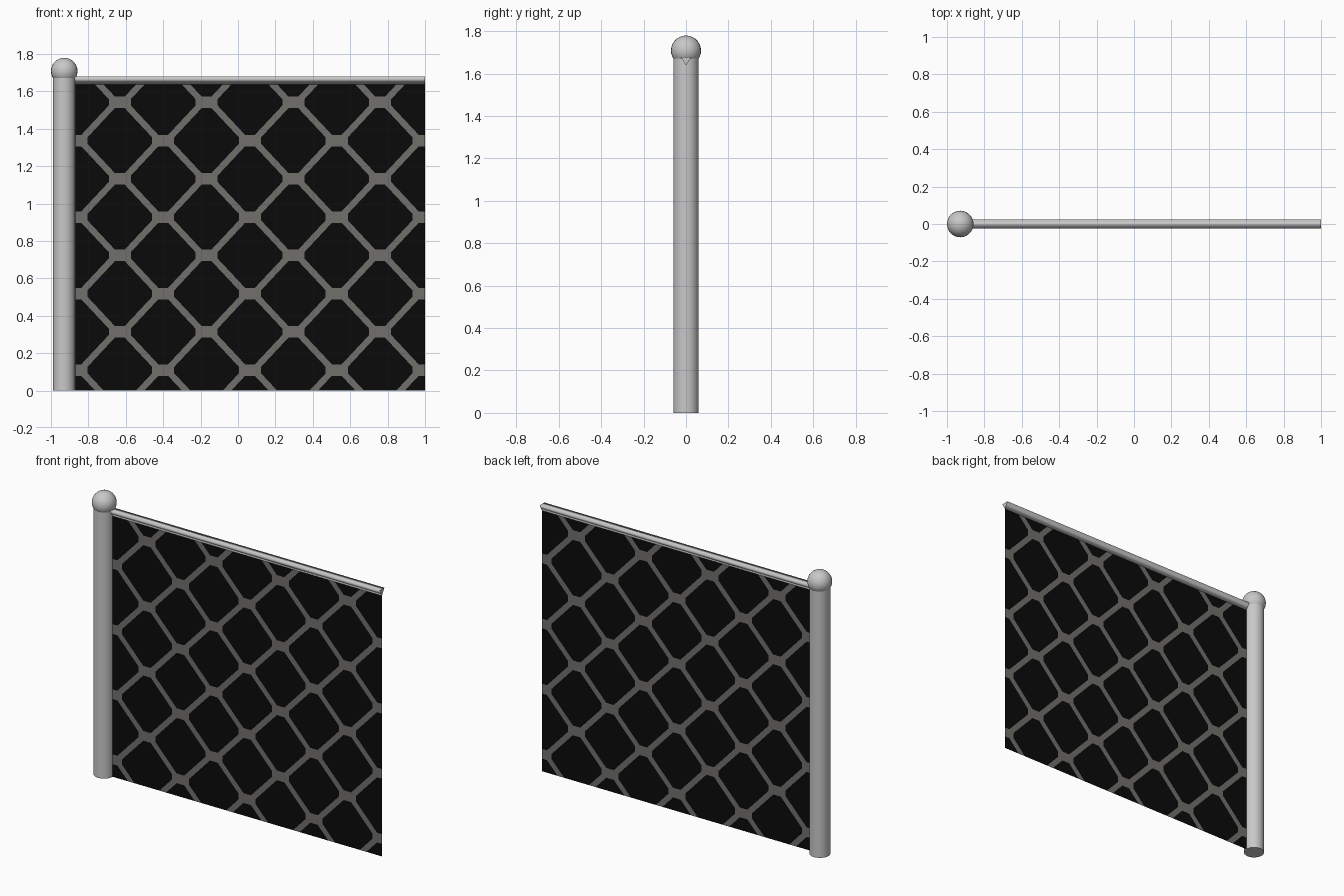
import bpy, bmesh, math
from mathutils import Vector

if "Cube" in bpy.data.objects:
    bpy.data.objects.remove(bpy.data.objects["Cube"])


def material(name, rgb):
    m = bpy.data.materials.new(name)
    m.diffuse_color = (*rgb, 1.0)
    m.use_nodes = True
    m.node_tree.nodes["Principled BSDF"].inputs["Base Color"].default_value = m.diffuse_color
    return m


metal = material("light grey metal", (0.58, 0.58, 0.58))
wire = material("dark grey wire", (0.165, 0.163, 0.15))
black = material("black mesh", (0.003, 0.003, 0.003))


def add_object(name, bm, mats):
    me = bpy.data.meshes.new(name)
    bm.to_mesh(me)
    bm.free()
    for m in mats:
        me.materials.append(m)
    ob = bpy.data.objects.new(name, me)
    bpy.context.collection.objects.link(ob)
    return ob


def smooth_sides(bm):
    # Smooth every face except end caps, whose edges stay sharp
    for f in bm.faces:
        f.smooth = True


POST_X = -0.93

# Post
bpy.ops.mesh.primitive_cylinder_add(vertices=24, radius=0.06, depth=1.68,
                                    location=(POST_X, 0, 0.84))
post = bpy.context.object
post.name = "post"
post.data.materials.append(metal)
bpy.ops.object.shade_smooth_by_angle(angle=math.radians(40))

# Ball cap on the post
bpy.ops.mesh.primitive_uv_sphere_add(segments=24, ring_count=14, radius=0.071,
                                     location=(POST_X + 0.001, 0, 1.708))
ball = bpy.context.object
ball.name = "post_ball"
ball.data.materials.append(metal)
bpy.ops.object.shade_smooth()

# Top rail: triangular bar with its point down
bm = bmesh.new()
profile = [(-0.024, 1.678), (0.0, 1.637), (0.024, 1.678)]
a = [bm.verts.new((POST_X, y, z)) for y, z in profile]
b = [bm.verts.new((1.0, y, z)) for y, z in profile]
for i in range(3):
    j = (i + 1) % 3
    bm.faces.new((a[i], a[j], b[j], b[i])).smooth = True
caps = [bm.faces.new(a), bm.faces.new(b)]
bmesh.ops.recalc_face_normals(bm, faces=bm.faces[:])
for f in caps:
    for e in f.edges:
        e.smooth = False
add_object("top_rail", bm, [metal])

# Mesh panel: rhombus tiles, each a black cell inside a grey wire border
STEP_X, STEP_Z = 0.232, 0.2045
NODE_X, NODE_Z = -0.632, 1.541
cell = [(0.173, -0.017), (0.173, 0.017), (0.026, 0.174), (-0.026, 0.174),
        (-0.173, 0.017), (-0.173, -0.017), (-0.026, -0.174), (0.026, -0.174)]
corners = [(STEP_X, 0), (0, STEP_Z), (-STEP_X, 0), (0, -STEP_Z)]

bm = bmesh.new()
for i in range(-2, 9):
    for j in range(-2, 10):
        if (i + j) % 2 == 0:        # wire crossing, not a cell centre
            continue
        cx, cz = NODE_X + i * STEP_X, NODE_Z - j * STEP_Z
        o = [bm.verts.new((cx + x, 0, cz + z)) for x, z in cell]
        r = [bm.verts.new((cx + x, 0, cz + z)) for x, z in corners]
        bm.faces.new(o).material_index = 1
        for k in range(4):
            n = (k + 1) % 4
            bm.faces.new((r[k], o[2 * k + 1], o[2 * k]))
            bm.faces.new((r[k], r[n], o[2 * n], o[2 * k + 1]))
bmesh.ops.remove_doubles(bm, verts=bm.verts[:], dist=0.0005)

# Trim the tiling to the panel outline
for co, no in (((-0.875, 0, 0), (-1, 0, 0)), ((1, 0, 0), (1, 0, 0)),
               ((0, 0, 0), (0, 0, -1)), ((0, 0, 1.64), (0, 0, 1))):
    bmesh.ops.bisect_plane(bm, geom=bm.verts[:] + bm.edges[:] + bm.faces[:],
                           plane_co=Vector(co), plane_no=Vector(no),
                           clear_outer=True)
add_object("mesh_panel", bm, [wire, black])
